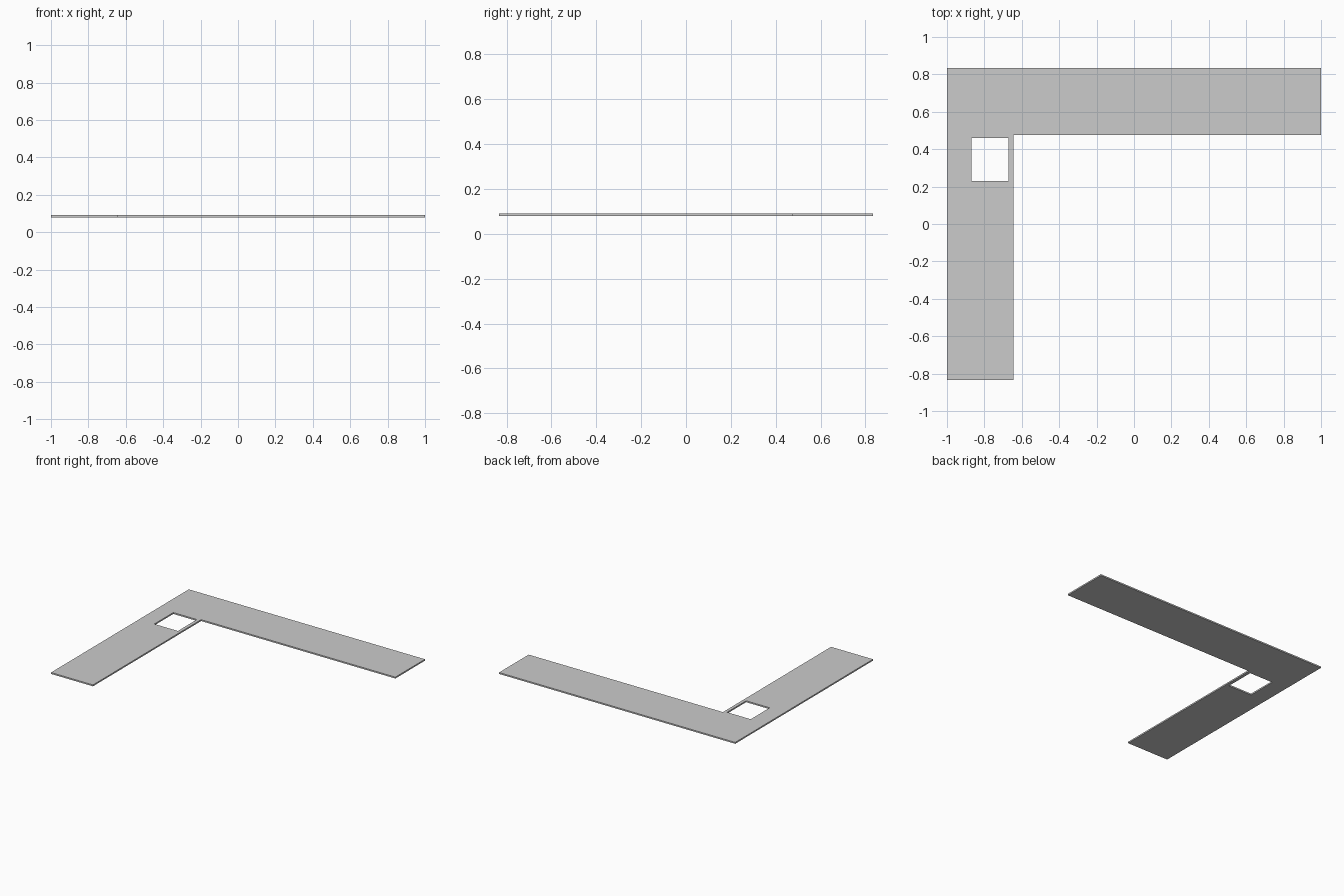
import bpy
import bmesh

if "Cube" in bpy.data.objects:
    bpy.data.objects.remove(bpy.data.objects["Cube"])

Z_BOTTOM, Z_TOP = 0.080, 0.091

# L-shaped outline and rectangular opening
outline = [(-1, -0.833), (-0.645, -0.833), (-0.645, 0.475),
           (1, 0.475), (1, 0.833), (-1, 0.833)]
opening = [(-0.87, 0.23), (-0.67, 0.23), (-0.67, 0.46), (-0.87, 0.46)]

bm = bmesh.new()


def add_loop(points):
    verts = [bm.verts.new((x, y, Z_BOTTOM)) for x, y in points]
    return [bm.edges.new((v, verts[(i + 1) % len(verts)])) for i, v in enumerate(verts)]


# Fill between the loops, then extrude to the slab thickness
edges = add_loop(outline) + add_loop(opening)
bmesh.ops.triangle_fill(bm, edges=edges, use_beauty=True)
result = bmesh.ops.extrude_face_region(bm, geom=bm.faces[:], use_keep_orig=True)
top = [g for g in result["geom"] if isinstance(g, bmesh.types.BMVert)]
bmesh.ops.translate(bm, verts=top, vec=(0, 0, Z_TOP - Z_BOTTOM))
bmesh.ops.recalc_face_normals(bm, faces=bm.faces[:])

# Floor slab
mesh = bpy.data.meshes.new("floor_slab")
bm.to_mesh(mesh)
bm.free()
slab = bpy.data.objects.new("floor_slab", mesh)
bpy.context.collection.objects.link(slab)
